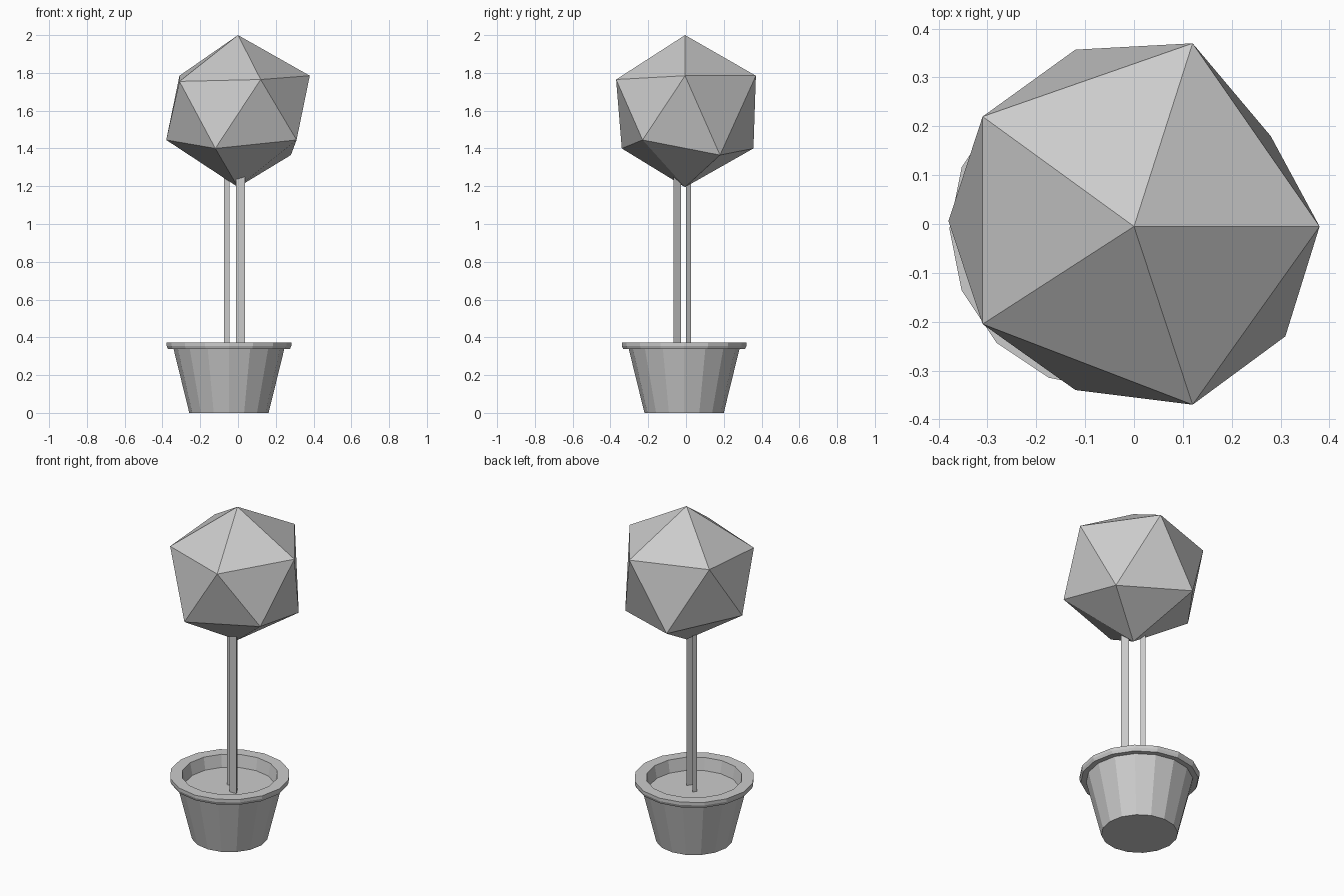
import bpy, bmesh, math

if "Cube" in bpy.data.objects:
    bpy.data.objects.remove(bpy.data.objects["Cube"])

grey = bpy.data.materials.new("plain grey")
grey.diffuse_color = (0.6, 0.6, 0.6, 1)
grey.use_nodes = True
grey.node_tree.nodes["Principled BSDF"].inputs["Base Color"].default_value = grey.diffuse_color


def finish(name, bm):
    bmesh.ops.recalc_face_normals(bm, faces=bm.faces)
    mesh = bpy.data.meshes.new(name)
    bm.to_mesh(mesh)
    bm.free()
    mesh.materials.append(grey)
    obj = bpy.data.objects.new(name, mesh)
    bpy.context.collection.objects.link(obj)
    return obj


def ring(bm, cx, cy, r, z, n, start=0.0):
    return [bm.verts.new((cx + r * math.cos(start + 2 * math.pi * i / n),
                          cy + r * math.sin(start + 2 * math.pi * i / n), z))
            for i in range(n)]


def stack(name, profile, cx, cy, n, start=0.0):
    """Faceted solid from (radius, height) rings, capped at both ends."""
    bm = bmesh.new()
    rings = [ring(bm, cx, cy, r, z, n, start) for r, z in profile]
    for a, b in zip(rings, rings[1:]):
        for i in range(n):
            j = (i + 1) % n
            bm.faces.new((a[i], a[j], b[j], b[i]))
    bm.faces.new(rings[0])
    bm.faces.new(rings[-1])
    return finish(name, bm)


# Pot: tapered body, overhanging rim, recessed soil as the closing cap
stack("pot_with_soil",
      [(0.21, 0), (0.293, 0.338), (0.323, 0.338), (0.33, 0.355), (0.33, 0.373),
       (0.264, 0.373), (0.25, 0.30)],
      -0.048, -0.01, 16)

# Two thin three-sided stems
for name, cx, cy, r in (("thin_stem", -0.06, 0.009, 0.0168),
                        ("thick_stem", 0.0135, -0.053, 0.027)):
    stack(name, [(r, 0.28), (r, 1.29)], cx, cy, 3, math.pi / 2)

# Foliage: slightly irregular twenty-sided ball
upper = [(0.38, -0.005, 1.785), (0.12, 0.37, 1.785), (-0.31, 0.22, 1.785),
         (-0.31, -0.205, 1.755), (0.12, -0.37, 1.765)]
lower = [(0.28, 0.18, 1.365), (-0.12, 0.357, 1.40), (-0.38, 0.006, 1.445),
         (-0.12, -0.34, 1.40), (0.31, -0.23, 1.445)]
bm = bmesh.new()
top = bm.verts.new((0, -0.005, 2.0))
bottom = bm.verts.new((0, -0.005, 1.195))
u = [bm.verts.new(p) for p in upper]
l = [bm.verts.new(p) for p in lower]
for i in range(5):
    j = (i + 1) % 5
    bm.faces.new((top, u[i], u[j]))
    bm.faces.new((u[i], l[i], u[j]))
    bm.faces.new((l[i], l[j], u[j]))
    bm.faces.new((bottom, l[j], l[i]))
finish("foliage", bm)
